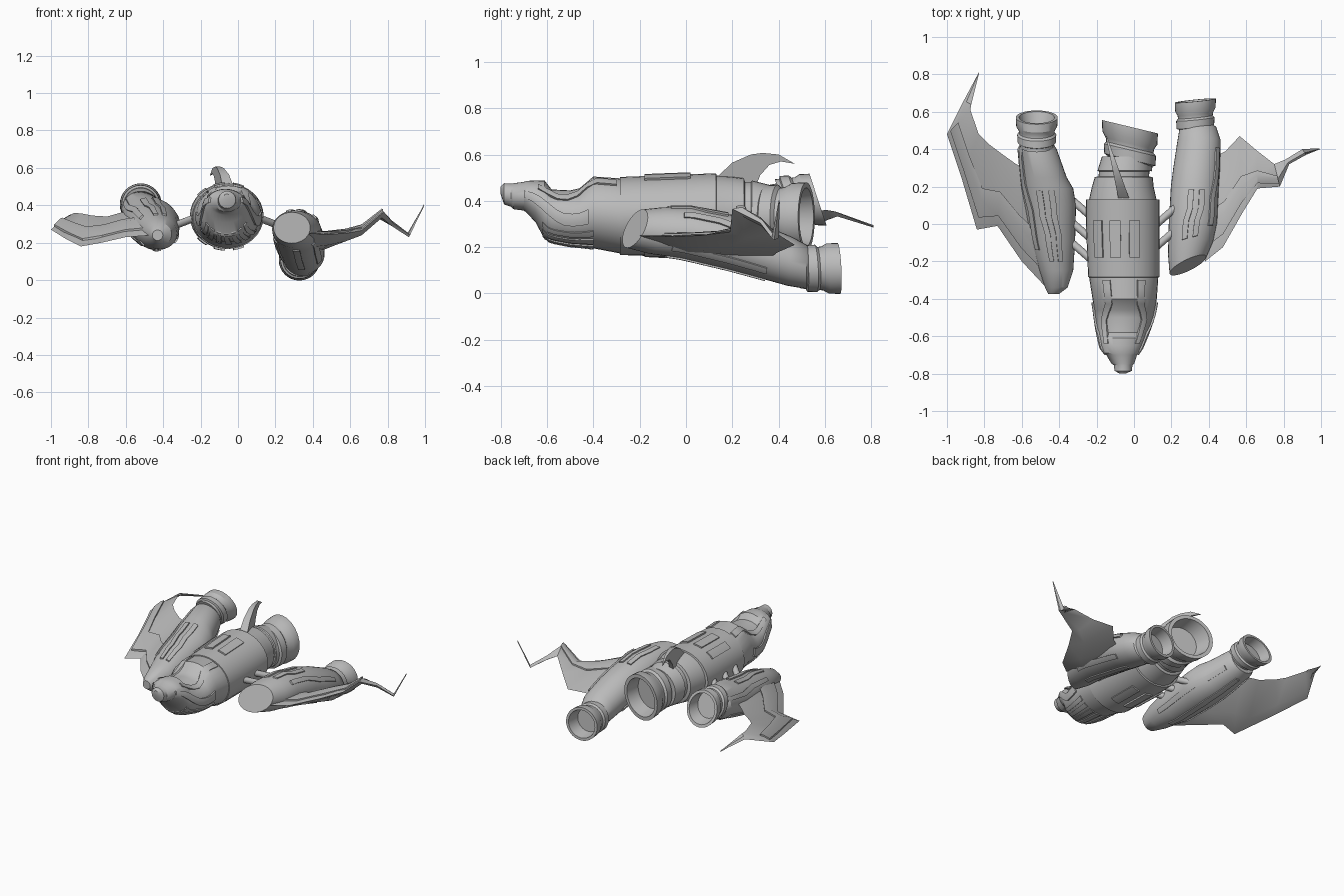
import bpy, bmesh, math
from mathutils import Vector

cube = bpy.data.objects.get("Cube")
if cube:
    bpy.data.objects.remove(cube, do_unlink=True)

SIDES = 32
GREY = (0.5, 0.5, 0.5, 1.0)
metal = bpy.data.materials.new("grey_metal")
metal.use_nodes = True
metal.diffuse_color = GREY
metal.node_tree.nodes["Principled BSDF"].inputs["Base Color"].default_value = GREY


def skin(name, rings):
    """Join equal-length point loops into one closed solid."""
    bm = bmesh.new()
    loops = [[bm.verts.new(p) for p in ring] for ring in rings]
    count = len(loops[0])
    for a, b in zip(loops, loops[1:]):
        for i in range(count):
            j = (i + 1) % count
            bm.faces.new((a[i], a[j], b[j], b[i]))
    bm.faces.new(loops[0][::-1])
    bm.faces.new(loops[-1])
    bmesh.ops.remove_doubles(bm, verts=bm.verts, dist=0.0005)
    bmesh.ops.recalc_face_normals(bm, faces=bm.faces)
    mesh = bpy.data.meshes.new(name)
    bm.to_mesh(mesh)
    bm.free()
    mesh.materials.append(metal)
    obj = bpy.data.objects.new(name, mesh)
    bpy.context.collection.objects.link(obj)
    bpy.ops.object.select_all(action='DESELECT')
    obj.select_set(True)
    bpy.context.view_layer.objects.active = obj
    bpy.ops.object.shade_smooth_by_angle(angle=math.radians(32))


def station(y, cx, cz, rx, rz=None, kx=0.0, kz=0.0):
    """Elliptical section; kx and kz slant it along y."""
    return (y, cx, cz, rx, rx if rz is None else rz, kx, kz)


def point(s, angle, lift=0.0):
    y, cx, cz, rx, rz, kx, kz = s
    dx = (rx + lift) * math.cos(angle)
    dz = (rz + lift) * math.sin(angle)
    return Vector((cx + dx, y + kx * dx + kz * dz, cz + dz))


def body(name, sections):
    turn = [math.tau * i / SIDES for i in range(SIDES)]
    skin(name, [[point(s, a) for a in turn] for s in sections])


def at_y(sections, y):
    for a, b in zip(sections, sections[1:]):
        if a[0] <= y <= b[0] and b[0] > a[0]:
            t = (y - a[0]) / (b[0] - a[0])
            return [p + (q - p) * t for p, q in zip(a, b)]
    return sections[-1]


def panel(name, sections, y0, y1, angle, width, lift=0.01, jog=0, steps=8):
    """Raised strip following a body, with an optional sideways jog."""
    rings = []
    for i in range(steps + 1):
        t = i / steps
        s = at_y(sections, y0 + (y1 - y0) * t)
        shift = jog * min(1, max(0, (t - 0.4) * 5))
        arc = [math.radians(angle + shift + width * (k / 4 - 0.5)) for k in range(5)]
        rings.append([point(s, a, -0.005) for a in arc]
                     + [point(s, a, lift) for a in reversed(arc)])
    skin(name, rings)


def nozzle(name, y, length, cx, cz, r, kx, kz):
    """Flared exhaust bell with a hollow end."""
    profile = [(-0.05, 0.8), (0.08, 0.82), (0.12, 0.93), (0.38, 0.95), (0.45, 0.86),
               (0.55, 0.88), (0.7, 1), (1, 1.02), (1, 0.86), (0.5, 0.74)]
    body(name, [station(y + length * t, cx, cz, r * f, None, kx, kz)
                for t, f in profile])


def wing(name, pairs, thick, plated):
    """Folded wing from leading and trailing edge pairs, with a plate on the inner part."""
    rings, plate = [], []
    last = len(pairs) - 1
    rise = Vector((0, 0, 0.01))
    for i, (lead, trail) in enumerate(pairs):
        a, b = Vector(lead), Vector(trail)
        up = Vector((0, 0, thick * (1 - 0.85 * i / last)))
        ridge = a.lerp(b, 0.35) + up
        rings.append([a, ridge, b, ridge - 2 * up])
        near, far = a.lerp(ridge, 0.4), ridge.lerp(b, 0.2)
        plate.append([near - rise, near + rise, ridge + rise, far + rise, far - rise])
    skin(name, rings)
    skin(name + "_plate", plate[:plated])


# Main hull with nose knob, visor dip, collar and wider mid shell
hull = [station(*s) for s in (
    (-.80, -.06, .445, .016), (-.785, -.058, .43, .046), (-.755, -.058, .424, .05),
    (-.745, -.06, .42, .062, .056), (-.7, -.066, .42, .082, .062),
    (-.69, -.068, .418, .097, .068), (-.65, -.067, .398, .113, .09),
    (-.61, -.062, .36, .125, .127), (-.58, -.06, .335, .135, .114),
    (-.5, -.052, .325, .155, .12), (-.46, -.05, .328, .162, .126),
    (-.4, -.05, .35, .172, .155), (-.285, -.055, .335, .185, .162),
    (-.284, -.055, .335, .19, .168), (0, -.06, .34, .197, .174),
    (.13, -.06, .345, .197, .174), (.132, -.06, .345, .18, .165),
    (.2, -.06, .347, .165, .157), (.25, -.055, .347, .155, .15),
    (.255, -.055, .347, .135), (.28, -.052, .347, .135),
    (.285, -.052, .345, .143), (.36, -.04, .337, .132))]
body("hull", hull)
nozzle("hull_nozzle", .32, .2, -.022, .33, .147, -.24, 0)

# Hull plating: roof and belly panels, nose ribs, cheek strips and visor rim
for i, angle in enumerate((132, 102, 72)):
    panel(f"roof_panel_{i}", hull, -.18, .02, angle, 17, .009)
    panel(f"belly_panel_{i}", hull, -.18, .02, -angle, 17, .009)
for i in range(7):
    panel(f"nose_rib_{i}", hull, -.62, -.4, 216 + i * 18, 11, .006)
for side, lean in (("left", 1), ("right", -1)):
    panel(f"{side}_cheek", hull, -.7, -.42, 90 - 82 * lean, 24, .01, -12 * lean)
    panel(f"{side}_visor_rim", hull, -.64, -.3, 90 - 44 * lean, 14, .008, 14 * lean)

# Left pod: cut off on a slant in front, sloping down to the rear
left_pod = [station(*s) for s in (
    (-.22, .288, .28, .098, .083, .45, .4), (-.13, .302, .272, .12, .1, .3, .3),
    (0, .315, .262, .13, .11, .1, .2), (.2, .325, .22, .128, .115, 0, .2),
    (.3, .335, .19, .125, .112, 0, .2), (.45, .348, .138, .115, .105, 0, .1),
    (.52, .342, .115, .097, .095), (.53, .34, .113, .085))]
body("left_pod", left_pod)
nozzle("left_nozzle", .5, .16, .328, .108, .108, .1, -.05)

# Right pod: pointed front, sloping up to the rear
right_pod = [station(*s) for s in (
    (-.375, -.43, .24, .028), (-.34, -.415, .245, .06), (-.25, -.415, .25, .09, .085),
    (-.1, -.435, .27, .12, .11), (.1, -.45, .3, .14, .118),
    (.19, -.465, .32, .14, .118), (.25, -.485, .335, .125, .112),
    (.4, -.518, .375, .105, .1, 0, -.1), (.43, -.52, .38, .088, .088, 0, -.2))]
body("right_pod", right_pod)
nozzle("right_nozzle", .42, .15, -.52, .405, .11, 0, -.33)

# Pod strips: two short on top, one long outboard, and keel strips below
for name, pod, y0, y1, sign in (("left", left_pod, -.1, .16, 1),
                                ("right", right_pod, -.2, .18, -1)):
    for i, angle in enumerate((-10, 16)):
        panel(f"{name}_pod_strip_{i}", pod, y0, y1, 90 + sign * angle, 13,
              .008, -8 * sign)
    panel(f"{name}_pod_long_strip", pod, y0 + .06, y1 + .24, 90 - sign * 48, 14,
          .009, -10 * sign)
    for i, angle in enumerate((-60, 0, 50)):
        panel(f"{name}_pod_keel_{i}", pod, y0 + .04, y1 + .2, 270 + sign * angle, 16, .007)

# Left wing: zigzag with an upturned tip
wing("left_wing", (
    ((.38, -.2, .25), (.43, .36, .15)), ((.475, -.125, .245), (.49, .39, .175)),
    ((.58, .06, .25), (.565, .47, .21)), ((.66, .19, .265), (.66, .39, .26)),
    ((.78, .2, .365), (.75, .32, .33)), ((.83, .32, .305), (.81, .345, .3)),
    ((.92, .37, .24), (.9, .4, .24)), ((.995, .4, .4), (.99, .405, .395))), .038, 5)

# Right wing: swept back to a long spike
wing("right_wing", (
    ((-.46, -.35, .24), (-.59, .3, .37)), ((-.6, -.2, .23), (-.63, .32, .36)),
    ((-.73, -.01, .2), (-.7, .37, .34)), ((-.84, -.03, .18), (-.78, .43, .345)),
    ((-.92, .24, .22), (-.83, .48, .355)), ((-1, .48, .27), (-.875, .61, .36)),
    ((-.91, .66, .335), (-.87, .64, .355)), ((-.83, .81, .29), (-.828, .808, .29))), .034, 6)

# Swept tail fin, leaning right and thinning toward the tip
outline = [(.12, .49), (.2, .565), (.28, .6), (.33, .607), (.4, .6), (.47, .56),
           (.41, .57), (.36, .555), (.32, .51), (.3, .46)]
skin("tail_fin", [[(-.05 - (y - .12) * .28 + side * (.5 - y) * .08, y, z)
                   for y, z in outline] for side in (-1, 1)])

# Struts between hull and pods
for i, (y, sign) in enumerate(((.08, -1), (-.04, -1), (-.15, -1), (.03, 1), (-.09, 1))):
    a = Vector((-.06 + sign * .17, y - .04, .333))
    b = Vector((-.06 + sign * .29, y + .065, .287))
    turn = (b - a).to_track_quat('Z', 'Y')
    circle = [turn @ Vector((math.cos(k * math.tau / 12), math.sin(k * math.tau / 12), 0)) * .02
              for k in range(12)]
    skin(f"strut_{i}", [[a + c for c in circle], [b + c for c in circle]])
